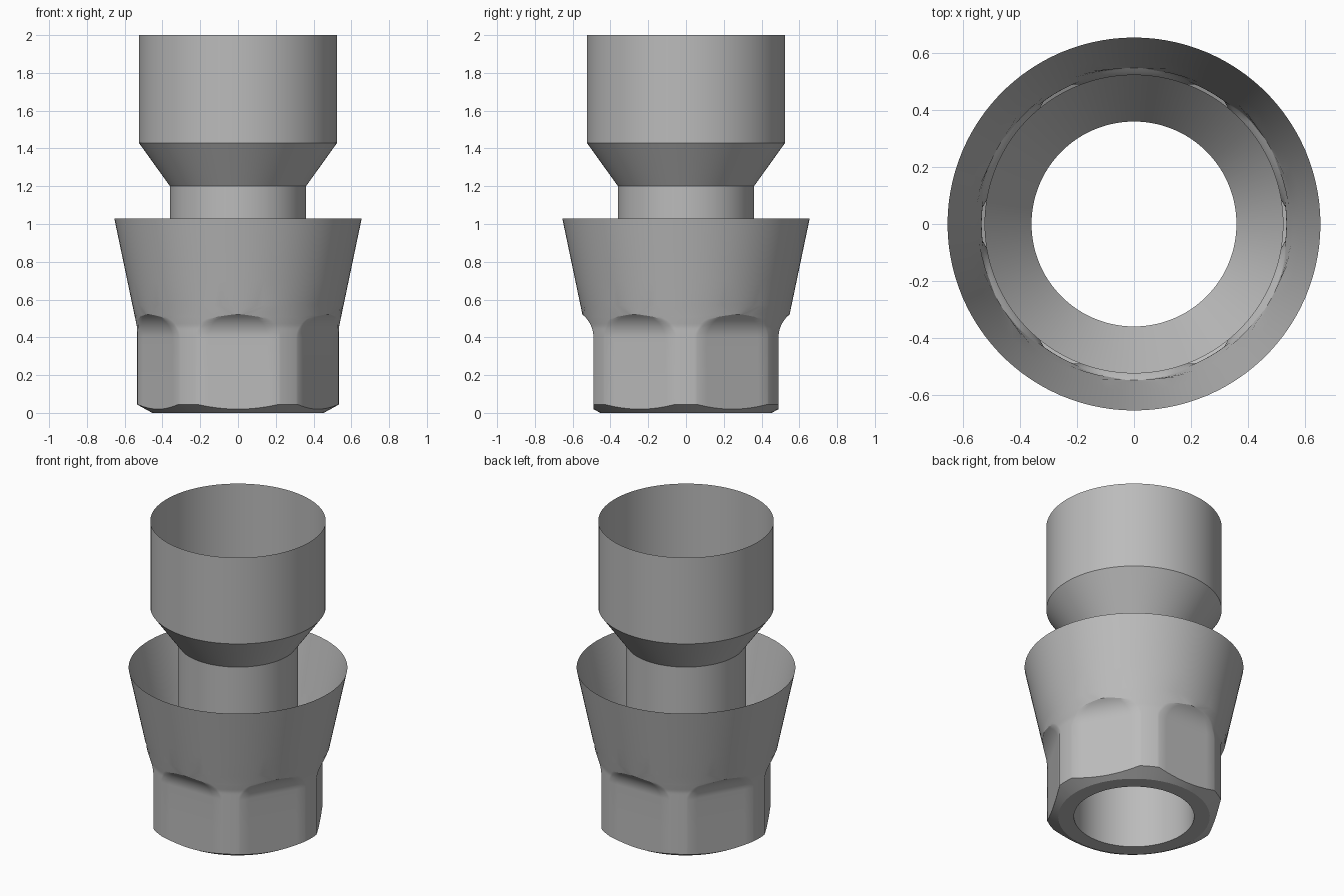
import bpy, bmesh
from math import acos, cos, sin, sqrt, pi, radians

default = bpy.data.objects.get("Cube")
if default:
    bpy.data.objects.remove(default, do_unlink=True)

# Single plain grey material
grey = bpy.data.materials.new("plain grey")
grey.use_nodes = True
COLOUR = (0.5, 0.5, 0.5, 1)
grey.diffuse_color = COLOUR
grey.node_tree.nodes["Principled BSDF"].inputs["Base Color"].default_value = COLOUR

FLAT_COLS, CORNER_COLS = 8, 10
APOTHEM, CORNER_R, CUP_R, CUP_TOP = 0.49, 0.535, 0.655, 1.03
FILLET_Z, FILLET_R, FILLET_TOP = 0.40, 0.154, 0.521
CHAMFER_R, CHAMFER_SLOPE = 0.454, 0.55
NECK_R, TUBE_R = 0.36, 0.525


def skin(name, rings):
    """Join closed rings of points into a smooth shaded surface."""
    bm = bmesh.new()
    rows = [[bm.verts.new(p) for p in ring] for ring in rings]
    n = len(rows[0])
    for low, high in zip(rows, rows[1:]):
        for i in range(n):
            j = (i + 1) % n
            bm.faces.new((low[i], low[j], high[j], high[i]))
    mesh = bpy.data.meshes.new(name)
    bm.to_mesh(mesh)
    bm.free()
    mesh.materials.append(grey)
    obj = bpy.data.objects.new(name, mesh)
    bpy.context.collection.objects.link(obj)
    bpy.ops.object.select_all(action="DESELECT")
    obj.select_set(True)
    bpy.context.view_layer.objects.active = obj
    bpy.ops.object.shade_smooth_by_angle(angle=radians(30))
    return obj


def circle(r, z, n=6 * (FLAT_COLS + CORNER_COLS)):
    return [(r * cos(2 * pi * i / n), r * sin(2 * pi * i / n), z) for i in range(n)]


def round_radius(z):
    """Flared cup above, straight cylinder below."""
    return max(CORNER_R, CUP_R - 0.209 * (CUP_TOP - z))


def flat_distance(z):
    """Distance of the wrench flats from the axis, with the fillet on top."""
    rise = max(0, z - FILLET_Z)
    return APOTHEM + FILLET_R - sqrt(FILLET_R ** 2 - rise ** 2)


def hex_ring(z, chamfer=None):
    """Ring whose columns follow the edges of the six flats."""
    outer = round_radius(z)
    if z > FILLET_TOP:
        dist, half = outer * 2, pi / 6 * FLAT_COLS / (FLAT_COLS + CORNER_COLS)
    else:
        dist = flat_distance(z)
        half = max(0.05, acos(min(1, dist / outer)))
    gap = pi / 3 - 2 * half
    offsets = [half * (2 * i / FLAT_COLS - 1) for i in range(FLAT_COLS)]
    offsets += [half + gap * i / CORNER_COLS for i in range(CORNER_COLS)]
    ring = []
    for side in range(6):
        for off in offsets:
            r = min(outer, dist / cos(off)) if abs(off) <= half + 1e-6 else outer
            height = z
            if chamfer == "top":
                height = (r - CHAMFER_R) * CHAMFER_SLOPE
            elif chamfer == "bottom":
                r = CHAMFER_R
            a = pi / 6 + side * pi / 3 + off
            ring.append((r * cos(a), r * sin(a), height))
    return ring


# Hexagonal collar flaring into a round cup, with a chamfered foot
fillet = [FILLET_Z + (FILLET_TOP - FILLET_Z) * i / 10 for i in range(11)]
skin("hex_collar",
     [hex_ring(0, "bottom"), hex_ring(0, "top"), hex_ring(0.2)]
     + [hex_ring(z) for z in fillet]
     + [hex_ring(z) for z in (0.57, 0.7, 0.85, CUP_TOP)])

# Flat ring closing the foot around the bore
skin("base_ring", [circle(NECK_R, 0), hex_ring(0, "bottom")][::1])

# Thin inner pipe: neck, funnel and wide tube
skin("inner_pipe", [circle(NECK_R, 0), circle(NECK_R, 1.2),
                    circle(TUBE_R, 1.43), circle(TUBE_R, 2.0)])
